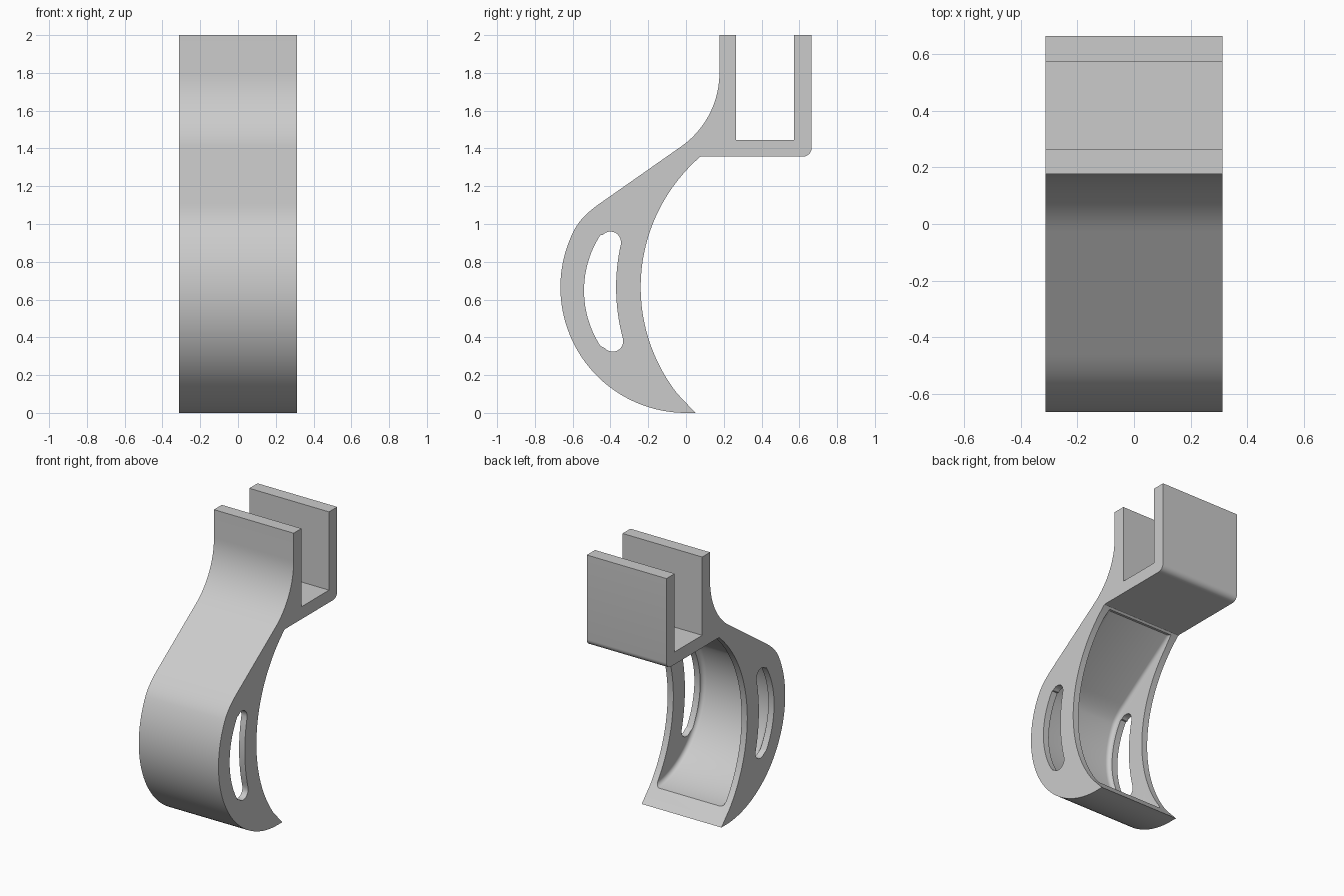
import bpy, bmesh, math

if "Cube" in bpy.data.objects:
    bpy.data.objects.remove(bpy.data.objects["Cube"])

HALF = 0.3125      # half width along x
SIDE = 0.045       # side wall thickness
WALL = 0.095       # front wall thickness
FILLET = 0.03      # rounding inside the pocket


def arc(cy, cz, r, a0, a1, n):
    """Points (y, z) on an arc, angles in degrees."""
    out = []
    for i in range(n + 1):
        a = math.radians(a0 + (a1 - a0) * i / n)
        out.append((cy + r * math.cos(a), cz + r * math.sin(a)))
    return out


def bezier(p, c, q, n):
    return [tuple((1 - t) ** 2 * p[k] + 2 * t * (1 - t) * c[k] + t * t * q[k] for k in (0, 1))
            for t in (i / n for i in range(1, n))]


def front_curve(o, end):
    """Shoulder blend and round belly, moved inward by o."""
    belly = arc(0, 0.665, 0.665 - o, 152.7, end, 40)
    shoulder = (-0.46 + 0.573 * o, 1.106 - 0.819 * o)
    corner = (-0.553 + 0.775 * o, 1.041 - 0.678 * o)
    return [shoulder] + bezier(shoulder, corner, belly[0], 8) + belly


def loft(name, sections):
    """Solid through (x, outline) sections that share a point count."""
    bm = bmesh.new()
    rings = [[bm.verts.new((x, y, z)) for y, z in pts] for x, pts in sections]
    for a, b in zip(rings, rings[1:]):
        for i in range(len(a)):
            j = (i + 1) % len(a)
            bm.faces.new((a[i], a[j], b[j], b[i]))
    bm.faces.new(rings[0])
    bm.faces.new(rings[-1])
    bmesh.ops.recalc_face_normals(bm, faces=bm.faces)
    mesh = bpy.data.meshes.new(name)
    bm.to_mesh(mesh)
    bm.free()
    obj = bpy.data.objects.new(name, mesh)
    bpy.context.collection.objects.link(obj)
    return obj


# Hook body and clip: one side profile
neck = arc(0.177 - 0.476, 1.8, 0.476, 0, -55, 20)
back = arc(0.675, 0.665, 0.915, 218, 131.0, 40)
profile = [(0.177, 2.0)] + neck + front_curve(0, 270)
profile += [(0.05, 0.0)] + back + [(0.085, 1.357)]
profile += arc(0.62, 1.402, 0.045, -90, 0, 6)                   # rounded clip corner
profile += [(0.665, 2.0), (0.573, 2.0), (0.573, 1.445), (0.265, 1.445), (0.265, 2.0)]
hook = loft("hook_clip", [(-HALF, profile), (HALF, profile)])


# Pocket hollowed from the back, with rounded inner edges
def pocket_outline(o):
    top_y = (1.345 - 1.428 + 1.2207 * o) / 0.7
    return [(top_y, 1.345)] + front_curve(o, 280) + [(0.35, 0.2), (0.35, 1.345)]


inner = HALF - SIDE
half_sections = []
for i in range(7):
    a = math.radians(90 * i / 6)
    half_sections.append((inner - FILLET + FILLET * math.sin(a),
                          pocket_outline(WALL + FILLET * (1 - math.cos(a)))))
pocket = loft("pocket_cutter", [(-x, p) for x, p in reversed(half_sections)] + half_sections)

# Curved slot through both side walls
slot_pts = arc(0, 0.648, 0.54, 213, 147, 24) + arc(-0.4, 0.905, 0.055, 138, 8, 12)
slot_pts += arc(0.675, 0.665, 1.045, 167.2, 195.2, 16) + arc(-0.388, 0.379, 0.055, -10, -138, 12)
slot = loft("slot_cutter", [(-0.5, slot_pts), (0.5, slot_pts)])

bpy.context.view_layer.objects.active = hook
hook.select_set(True)
for cutter in (pocket, slot):
    mod = hook.modifiers.new(cutter.name, "BOOLEAN")
    mod.operation = "DIFFERENCE"
    mod.solver = "EXACT"
    mod.object = cutter
    bpy.ops.object.modifier_apply(modifier=mod.name)
    bpy.data.objects.remove(cutter)

# Plain grey plastic
grey = bpy.data.materials.new("light_grey")
grey.diffuse_color = (0.6, 0.6, 0.6, 1)
grey.use_nodes = True
grey.node_tree.nodes["Principled BSDF"].inputs["Base Color"].default_value = grey.diffuse_color
hook.data.materials.clear()
hook.data.materials.append(grey)
for poly in hook.data.polygons:
    poly.material_index = 0
bpy.ops.object.shade_smooth_by_angle(angle=math.radians(30))
